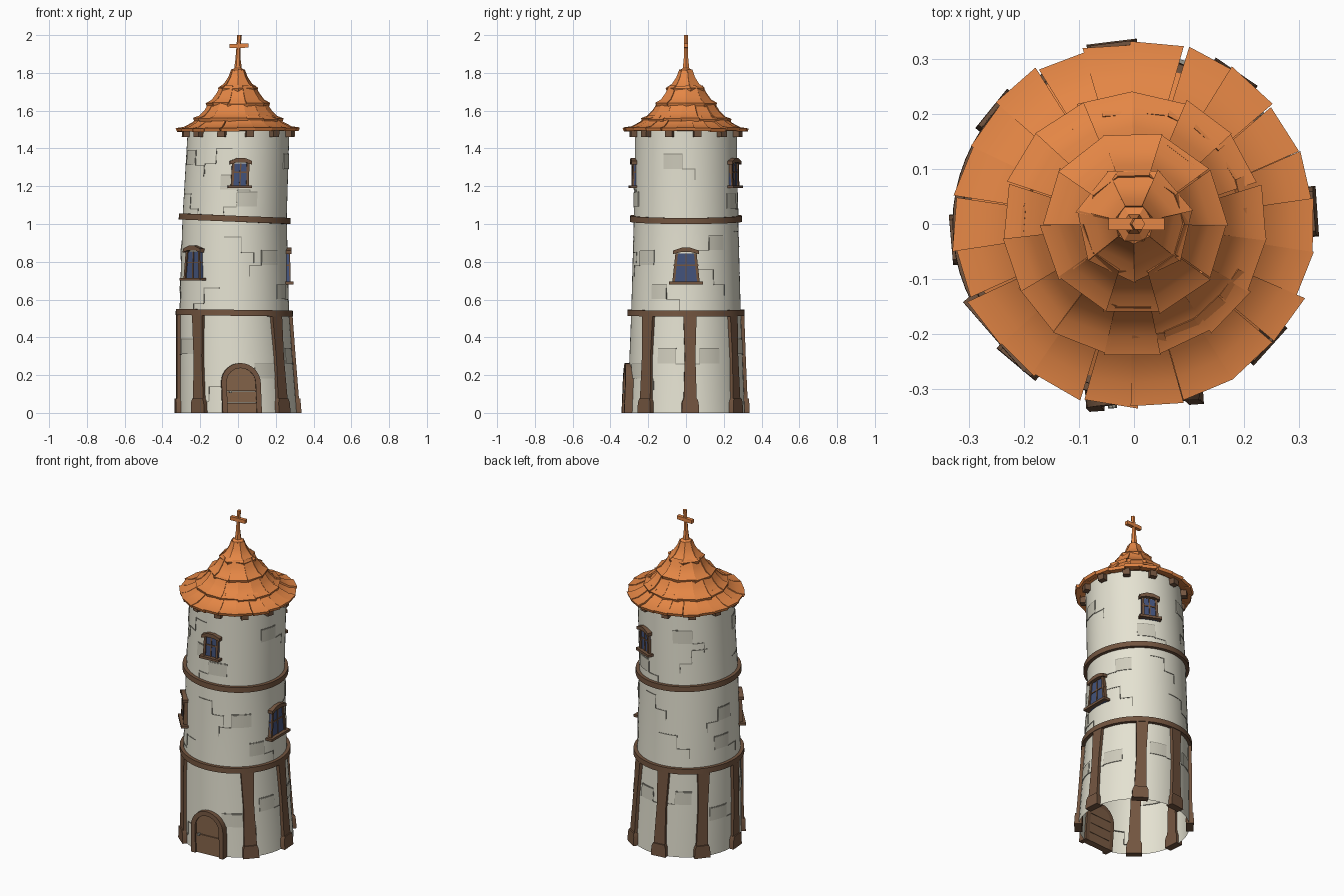
import bpy, bmesh, math, random
from math import sin, cos, pi, radians, sqrt

if "Cube" in bpy.data.objects:
    bpy.data.objects.remove(bpy.data.objects["Cube"])

random.seed(4)


def material(name, rgb):
    m = bpy.data.materials.new(name)
    m.diffuse_color = (*rgb, 1)
    m.use_nodes = True
    m.node_tree.nodes["Principled BSDF"].inputs["Base Color"].default_value = m.diffuse_color
    return m


PLASTER = material("plaster", (0.78, 0.76, 0.64))
STONE = material("stone", (0.62, 0.60, 0.50))
CRACK = material("crack", (0.30, 0.29, 0.24))
WOOD = material("wood", (0.17, 0.09, 0.05))
PLANK = material("plank", (0.22, 0.12, 0.065))
GLASS = material("glass", (0.055, 0.085, 0.20))
TILE = material("roof_tile", (0.78, 0.24, 0.06))

# Wall: height, centre x, radius (the tower bows slightly to the left)
WALL = [(0, 0.0, 0.311), (0.53, -0.02, 0.290), (1.03, -0.018, 0.276), (1.5, 0.003, 0.269)]


def wall_at(z):
    for (z0, c0, r0), (z1, c1, r1) in zip(WALL, WALL[1:]):
        if z <= z1 or z1 == WALL[-1][0]:
            t = (z - z0) / (z1 - z0)
            return c0 + (c1 - c0) * t, r0 + (r1 - r0) * t


def on_wall(a, z, off=0.0, u=0.0):
    """Point at angle a and height z, pushed out by off and sideways by u."""
    c, r = wall_at(z)
    r += off
    return (c + r * cos(a) - u * sin(a), r * sin(a) + u * cos(a), z)


def build(name, lofts, mat, closed=False, caps=True):
    """Make one object from lofts; each loft is a list of equal point loops."""
    bm = bmesh.new()
    for loops in lofts:
        rows = [[bm.verts.new(p) for p in loop] for loop in loops]
        n = len(rows[0])
        pairs = list(zip(rows, rows[1:])) + ([(rows[-1], rows[0])] if closed else [])
        for a, b in pairs:
            for i in range(n):
                j = (i + 1) % n
                bm.faces.new((a[i], a[j], b[j], b[i]))
        if caps and not closed:
            bm.faces.new(rows[0])
            bm.faces.new(rows[-1])
    bmesh.ops.recalc_face_normals(bm, faces=bm.faces)
    me = bpy.data.meshes.new(name)
    bm.to_mesh(me)
    bm.free()
    me.materials.append(mat)
    ob = bpy.data.objects.new(name, me)
    bpy.context.collection.objects.link(ob)
    bpy.context.view_layer.objects.active = ob
    ob.select_set(True)
    bpy.ops.object.shade_smooth_by_angle(angle=radians(30))
    ob.select_set(False)
    return ob


def prism(a, outline, d0, d1):
    """Flat board on the wall from a (u, z) outline, between two depths."""
    return [[on_wall(a, z, d, u) for u, z in outline] for d in (d0, d1)]


def slab(a0, a1, z0, z1, off):
    """Curved slab hugging the wall."""
    n = max(2, int((a1 - a0) / 0.08) + 1)
    angles = [a0 + (a1 - a0) * i / n for i in range(n + 1)]
    return [[on_wall(a, z, d) for z, d in ((z0, -0.006), (z1, -0.006), (z1, off), (z0, off))]
            for a in angles]


def circle(r, z, n, cx=0.0):
    return [(cx + r * cos(2 * pi * i / n), r * sin(2 * pi * i / n), z) for i in range(n)]


# Tower wall, open at the bottom
build("tower_wall", [[circle(r, z, 64, c) for z, c, r in WALL]], PLASTER, caps=False)

# Wooden hoops, the upper one tilted
for name, zc, tilt in (("lower_hoop", 0.53, 0.004), ("upper_hoop", 1.028, 0.012)):
    rings = []
    for i in range(64):
        a = 2 * pi * i / 64
        dz = -tilt * cos(a)
        rings.append([on_wall(a, zc + h + dz, d)
                      for h, d in ((-0.016, -0.01), (0.016, -0.01), (0.016, 0.02), (-0.016, 0.02))])
    build(name, [rings], WOOD, closed=True)

# Timber posts with wider feet
posts, feet = [], []
for deg in (4, 56, 97, 141, 185, 230, 318):
    a = radians(deg)
    w = random.uniform(0.034, 0.038)
    posts.append(prism(a, [(-w, 0.05), (w, 0.05), (w * 0.8, 0.3), (w, 0.52), (-w, 0.52), (-w * 0.8, 0.3)],
                       -0.015, 0.016))
    feet.append(prism(a, [(-0.046, 0), (0.046, 0), (0.044, 0.055), (0.036, 0.075), (-0.036, 0.075), (-0.044, 0.055)],
                      -0.02, 0.023))
build("posts", posts, WOOD)
build("post_feet", feet, WOOD)

# Loose stones and stepped mortar cracks
stones, cracks = [], []
spots = [(255, 1.36), (262, 1.22), (283, 1.13), (268, 0.89), (312, 0.82), (300, 0.22), (250, 0.10),
         (345, 1.33), (330, 0.64), (20, 0.72), (35, 0.9), (75, 0.35), (75, 0.92), (62, 1.12), (120, 1.34),
         (140, 1.22), (165, 0.68), (170, 0.85), (100, 0.70), (120, 0.36), (160, 0.25), (200, 1.12),
         (205, 1.35), (210, 0.35), (245, 0.62), (25, 0.3), (340, 0.3)]
for k, (deg, z) in enumerate(spots):
    a, s = radians(deg), random.choice((-1, 1))
    w, h, g = random.uniform(0.30, 0.42), 0.075, 0.005
    z0, z1 = z - h / 2, z + h / 2
    if k % 3:
        stones.append(slab(a - w / 2, a + w / 2, z0, z1, 0.004))
    cracks.append(slab(a - w / 2, a + w / 2, z1, z1 + g, 0.002))
    e = a + s * w / 2
    cracks.append(slab(e - 0.008, e + 0.008, z0, z1 + g, 0.002))
    lo, hi = sorted((e, e + s * 0.25))
    cracks.append(slab(lo, hi, z0 - g, z0, 0.002))
    cracks.append(slab(e + s * 0.25 - 0.008, e + s * 0.25 + 0.008, z0 - 0.06, z0, 0.002))
build("loose_stones", stones, STONE)
build("mortar_cracks", cracks, CRACK)


# Windows: glass, sides, bars, sill and peaked lintel
def window(name, deg, z0, z1, wb, wt):
    a, zt, zm = radians(deg), z1 - 0.03, z0 + (z1 - z0) * 0.5
    wm, t = (wb + wt) / 2, 0.007
    build(name + "_glass", [prism(a, [(-wb, z0), (wb, z0), (wt, zt), (-wt, zt)], -0.025, 0.006)], GLASS)
    frame = [prism(a, [(s * wb, z0), (s * (wb - 2 * t), z0), (s * (wt - 2 * t), zt), (s * wt, zt)], -0.025, 0.013)
             for s in (-1, 1)]
    frame.append(prism(a, [(-t / 2, z0), (t / 2, z0), (t / 2, zt), (-t / 2, zt)], -0.01, 0.010))
    frame.append(prism(a, [(-wm, zm), (wm, zm), (wm, zm + t), (-wm, zm + t)], -0.01, 0.010))
    frame.append(prism(a, [(-wb - 0.016, z0), (wb + 0.016, z0), (wb + 0.016, z0 + 0.015), (-wb - 0.016, z0 + 0.015)],
                       -0.025, 0.028))
    x = wt + 0.013
    frame.append(prism(a, [(-x, zt - 0.005), (-wt * 0.5, zt + 0.006), (wt * 0.5, zt + 0.006), (x, zt - 0.005),
                           (x, zt + 0.014), (wt * 0.4, z1), (-wt * 0.4, z1), (-x, zt + 0.014)], -0.025, 0.022))
    build(name + "_frame", frame, WOOD)


window("front_window", 274, 1.19, 1.35, 0.048, 0.046)
window("back_window", 67, 1.19, 1.35, 0.048, 0.046)
window("right_window", 0, 0.68, 0.875, 0.074, 0.056)
window("left_window", 221, 0.70, 0.885, 0.068, 0.056)

# Arched door: planks, frame and handle
DOOR, SPRING, HALF = radians(274), 0.16, 0.08


def half_width(z):
    return HALF if z < SPRING else sqrt(max(HALF ** 2 - (z - SPRING) ** 2, 1e-6))


planks = []
levels = [0.0, 0.055, 0.115, 0.175, 0.24]
for i, (z0, z1) in enumerate(zip(levels, levels[1:])):
    zs = [z0 + (z1 - z0 - 0.002) * k / 6 for k in range(7)]
    planks.append(prism(DOOR, [(half_width(z), z) for z in zs] + [(-half_width(z), z) for z in reversed(zs)],
                        -0.03, 0.010 + 0.004 * (i % 2)))
build("door_planks", planks, PLANK)
arch = [(-1, 0, 0)] + [(-cos(pi * i / 14), sin(pi * i / 14), SPRING) for i in range(15)] + [(1, 0, 0)]
build("door_frame", [[[on_wall(DOOR, c + r * v, d, r * u)
                       for r, d in ((0.077, -0.03), (0.104, -0.03), (0.104, 0.024), (0.077, 0.024))]
                      for u, v, c in arch]], WOOD)
build("door_handle", [prism(DOOR, [(-0.058 + 0.008 * cos(i * pi / 4), 0.112 + 0.008 * sin(i * pi / 4))
                                   for i in range(8)], 0, 0.025)], CRACK)

# Rafter ends under the eaves
build("rafter_ends", [prism(radians(30 * i + 12), [(-0.02, 1.46), (0.02, 1.46), (0.02, 1.497), (-0.02, 1.497)],
                            -0.02, 0.032) for i in range(12)], WOOD)

# Roof core that closes the gaps between tiles
build("roof_core", [[circle(r, z, 32) for r, z in
                     ((0.30, 1.492), (0.23, 1.52), (0.19, 1.56), (0.15, 1.615), (0.10, 1.68), (0.06, 1.735),
                      (0.03, 1.80))]], TILE, caps=False)

# Four rows of concave tiles: count and outer profile from eave to top
TIERS = [(22, [(0.327, 1.507), (0.285, 1.513), (0.24, 1.537), (0.20, 1.572)]),
         (15, [(0.237, 1.557), (0.205, 1.569), (0.175, 1.600), (0.15, 1.640)]),
         (10, [(0.163, 1.638), (0.133, 1.655), (0.108, 1.690), (0.088, 1.730)]),
         (7, [(0.100, 1.718), (0.070, 1.740), (0.048, 1.775), (0.034, 1.815)])]
for k, (n, profile) in enumerate(TIERS):
    tiles = []
    for i in range(n):
        a = 2 * pi * (i + 0.25 * k) / n + random.uniform(-0.02, 0.02)
        half = pi / n * random.uniform(1.0, 1.06)
        grow, skew, lift = random.uniform(0.99, 1.02), random.uniform(-0.012, 0.012), random.uniform(-0.003, 0.005)
        loops = []
        for j, (r, z) in enumerate(profile):
            loop = []
            for s, dr, dz in ((-1, 0, 0), (1, 0, 0), (1, -0.006, -0.017), (-1, -0.006, -0.017)):
                b = a + s * half
                rr = (r * (grow + s * skew) + dr) / cos(half) ** 0.6
                loop.append((rr * cos(b), rr * sin(b), z + dz + lift))
            loops.append(loop)
        tiles.append(loops)
    build(f"roof_tiles_row_{k + 1}", tiles, TILE)

# Finial and cross
build("finial", [[circle(r, z, 6, c) for r, z, c in
                  ((0.036, 1.80, 0), (0.036, 1.815, 0), (0.02, 1.825, 0), (0.014, 1.87, 0), (0.011, 1.93, 0.002),
                   (0.012, 2.0, 0.008))]], TILE)
build("cross_bar", [[[(x, y, 1.943 + h + 0.03 * x) for y, h in ((-0.011, -0.011), (0.011, -0.011), (0.011, 0.011),
                                                               (-0.011, 0.011))] for x in (-0.046, 0.055)]], TILE)
